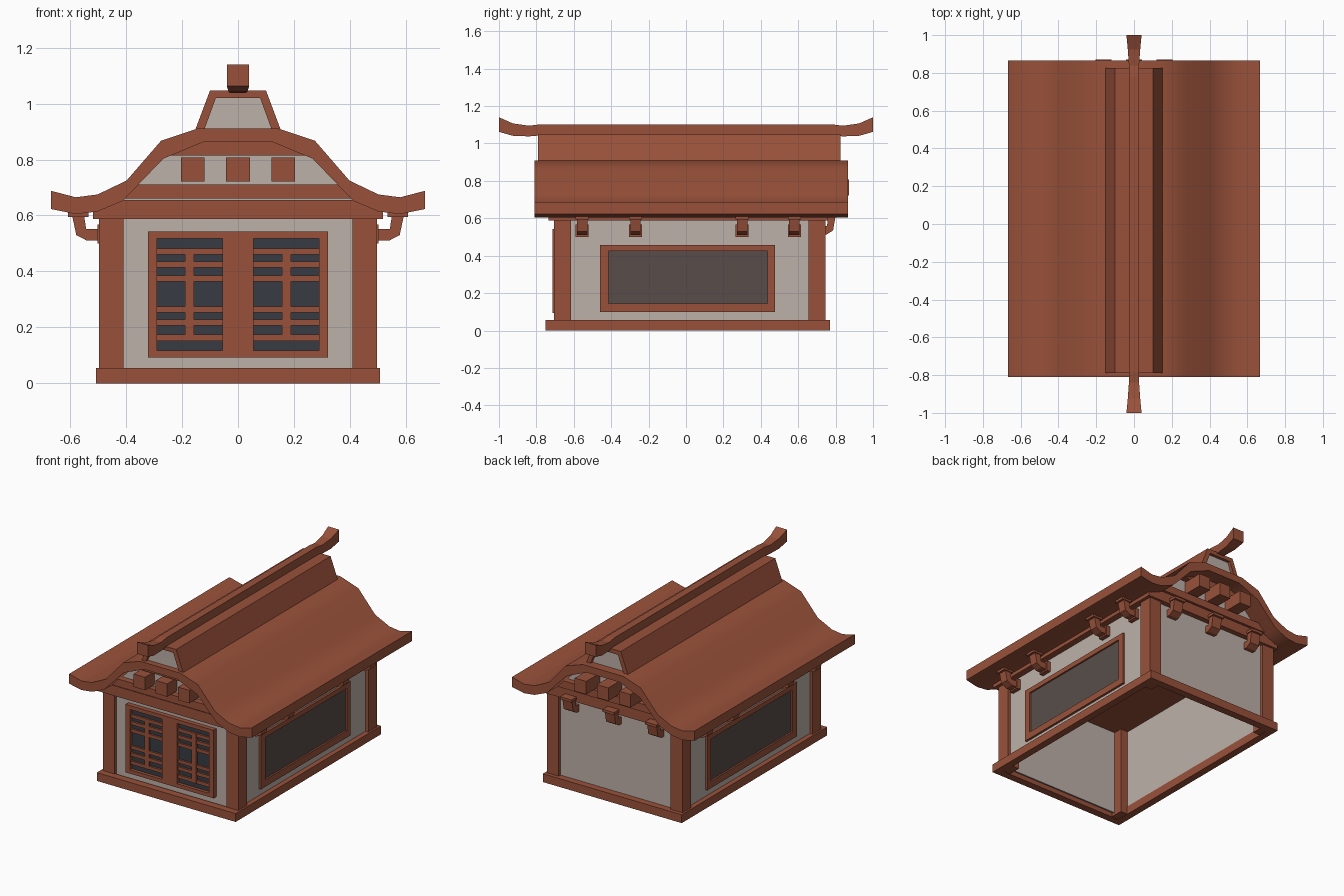
import bpy, bmesh, math
from mathutils import Vector

if "Cube" in bpy.data.objects:
    bpy.data.objects.remove(bpy.data.objects["Cube"])


def mat(name, rgb):
    m = bpy.data.materials.new(name)
    m.diffuse_color = (*rgb, 1)
    m.use_nodes = True
    m.node_tree.nodes["Principled BSDF"].inputs["Base Color"].default_value = m.diffuse_color
    return m


WOOD = mat("red_brown_wood", (0.319, 0.083, 0.042))
PLASTER = mat("pale_plaster", (0.515, 0.440, 0.400))
GLASS = mat("dark_blue_grey", (0.038, 0.044, 0.055))
PANE = mat("dark_brown_grey", (0.098, 0.076, 0.067))


def finish(name, bm, material, smooth=None):
    bmesh.ops.recalc_face_normals(bm, faces=bm.faces)
    me = bpy.data.meshes.new(name)
    bm.to_mesh(me)
    bm.free()
    me.materials.append(material)
    ob = bpy.data.objects.new(name, me)
    bpy.context.collection.objects.link(ob)
    if smooth:
        bpy.ops.object.select_all(action='DESELECT')
        ob.select_set(True)
        bpy.context.view_layer.objects.active = ob
        bpy.ops.object.shade_smooth_by_angle(angle=math.radians(smooth))
    return ob


def boxes(name, material, *ranges):
    """One object from boxes given as (x0, x1, y0, y1, z0, z1)."""
    bm = bmesh.new()
    for x0, x1, y0, y1, z0, z1 in ranges:
        vs = bmesh.ops.create_cube(bm, size=1)["verts"]
        for v in vs:
            v.co = Vector(((x0 + x1) / 2 + v.co.x * (x1 - x0),
                           (y0 + y1) / 2 + v.co.y * (y1 - y0),
                           (z0 + z1) / 2 + v.co.z * (z1 - z0)))
    return finish(name, bm, material)


def prism(name, material, pts, a, b, place=lambda u, w, t: (u, t, w), smooth=None):
    """Extrude a (u, w) outline from a to b; by default u = x, w = z along y."""
    bm = bmesh.new()
    f = [bm.verts.new(place(u, w, a)) for u, w in pts]
    g = [bm.verts.new(place(u, w, b)) for u, w in pts]
    bm.faces.new(f)
    bm.faces.new(g[::-1])
    n = len(pts)
    for i in range(n):
        bm.faces.new((f[i], g[i], g[(i + 1) % n], f[(i + 1) % n]))
    return finish(name, bm, material, smooth)


def mirrored(half):
    """Left half profile -> whole profile, left to right."""
    return half + [(-x, z) for x, z in reversed(half)]


# base rim (open underneath)
boxes("base_rim", WOOD,
      (-0.508, 0.508, -0.75, -0.70, 0, 0.055), (-0.508, 0.508, 0.72, 0.77, 0, 0.055),
      (-0.508, -0.46, -0.70, 0.72, 0, 0.055), (0.46, 0.508, -0.70, 0.72, 0, 0.055))

# corner posts
for sx, side in ((-1, "left"), (1, "right")):
    xa, xb = sorted((sx * 0.41, sx * 0.496))
    boxes("front_post_" + side, WOOD, (xa, xb, -0.705, -0.615, 0.002, 0.595))
    boxes("back_post_" + side, WOOD, (xa, xb, 0.655, 0.745, 0.002, 0.595))

# plaster walls
boxes("walls", PLASTER,
      (-0.45, 0.45, -0.685, -0.675, 0.02, 0.595), (-0.45, 0.45, 0.715, 0.725, 0.02, 0.595),
      (-0.475, -0.465, -0.66, 0.70, 0.02, 0.595), (0.465, 0.475, -0.66, 0.70, 0.02, 0.595))

# ceiling beam slab
boxes("top_beam", WOOD, (-0.518, 0.518, -0.735, 0.76, 0.588, 0.655))

# front lattice window
boxes("front_window_glass", GLASS, (-0.30, 0.30, -0.694, -0.686, 0.11, 0.525))
lattice = [(-0.322, 0.322, -0.715, -0.68, 0.093, 0.118), (-0.322, 0.322, -0.715, -0.68, 0.517, 0.543),
           (-0.322, -0.29, -0.715, -0.68, 0.118, 0.517), (0.29, 0.322, -0.715, -0.68, 0.118, 0.517),
           (-0.055, 0.055, -0.715, -0.68, 0.118, 0.517)]
for s in (-1, 1):
    xa, xb = sorted((s * 0.055, s * 0.29))
    for z in (0.152, 0.206, 0.253, 0.364, 0.414, 0.46):
        lattice.append((xa, xb, -0.706, -0.684, z, z + 0.022))
    xa, xb = sorted((s * 0.157, s * 0.189))
    lattice.append((xa, xb, -0.708, -0.684, 0.152, 0.482))
boxes("front_window_lattice", WOOD, *lattice)

# side windows
for s, side in ((-1, "left"), (1, "right")):
    xa, xb = sorted((s * 0.468, s * 0.49))
    boxes("side_window_frame_" + side, WOOD,
          (xa, xb, -0.46, 0.477, 0.10, 0.145), (xa, xb, -0.46, 0.477, 0.425, 0.457),
          (xa, xb, -0.46, -0.415, 0.145, 0.425), (xa, xb, 0.437, 0.477, 0.145, 0.425))
    xa, xb = sorted((s * 0.472, s * 0.479))
    boxes("side_window_pane_" + side, PANE, (xa, xb, -0.42, 0.44, 0.14, 0.43))

# curved roof
top = [(-0.668, 0.688), (-0.58, 0.665), (-0.502, 0.675), (-0.398, 0.725), (-0.275, 0.867), (-0.147, 0.91)]
under = [(-0.668, 0.623), (-0.58, 0.605), (-0.502, 0.614), (-0.412, 0.652), (-0.267, 0.803), (-0.12, 0.864)]
prism("roof", WOOD, mirrored(top) + mirrored(under)[::-1], -0.81, 0.865, smooth=40)

# gable walls, lower and upper gable beams, rafter ends
gable = mirrored([(-0.42, 0.65), (-0.275, 0.81), (-0.125, 0.87)])
lower = mirrored([(-0.412, 0.66), (-0.362, 0.71)])
upper = mirrored([(-0.262, 0.815), (-0.125, 0.87)])
for name, y, d in (("front", -0.70, -1), ("back", 0.73, 1)):
    prism(name + "_gable_wall", PLASTER, gable, y, y - d * 0.01)
    prism(name + "_lower_gable_beam", WOOD, lower, y, y + d * 0.04)
    prism(name + "_upper_gable_beam", WOOD, upper, y, y + d * 0.04)
    ya, yb = sorted((y, -0.80 if d < 0 else 0.872))
    boxes(name + "_rafter_ends", WOOD,
          *[(x - 0.042, x + 0.042, ya, yb, 0.722, 0.808) for x in (-0.162, 0, 0.162)])

# ridge box: hollow trapezoid with recessed plaster ends
outer = [(-0.155, 0.90), (-0.10, 1.047)]
inner = [(-0.123, 0.90), (-0.079, 1.02)]
prism("ridge_box", WOOD, mirrored(outer) + mirrored(inner)[::-1], -0.79, 0.825)
prism("ridge_box_infill", PLASTER, mirrored([(-0.124, 0.90), (-0.08, 1.021)]), -0.77, 0.805)

# ridge pole with upturned flared ends: (y, bottom z, top z, half width)
half = [(-1.0, 1.062, 1.14, 0.04), (-0.925, 1.041, 1.107, 0.033),
        (-0.84, 1.038, 1.095, 0.027), (-0.78, 1.043, 1.102, 0.025)]
bm = bmesh.new()
rings = [[bm.verts.new(c) for c in ((-w, y, a), (w, y, a), (w, y, b), (-w, y, b))]
         for y, a, b, w in half + [(-y, a, b, w) for y, a, b, w in reversed(half)]]
for r, q in zip(rings, rings[1:]):
    for i in range(4):
        bm.faces.new((r[i], r[(i + 1) % 4], q[(i + 1) % 4], q[i]))
bm.faces.new(rings[0])
bm.faces.new(rings[-1])
finish("ridge_pole", bm, WOOD)

# eave brackets: hooked arm, wall plate and cap plate; u = outward, w = up
arm = [(0.47, 0.51), (0.54, 0.51), (0.578, 0.53), (0.593, 0.60), (0.55, 0.60), (0.543, 0.552), (0.47, 0.552)]
plate = [(0.47, 0.50), (0.503, 0.50), (0.503, 0.567), (0.47, 0.567)]
cap = [(0.535, 0.594), (0.607, 0.594), (0.607, 0.61), (0.535, 0.61)]


def bracket(name, c, place, width):
    for part, pts, w in (("arm", arm, width - 0.007), ("wall_plate", plate, width), ("cap", cap, width)):
        prism(name + "_" + part, WOOD, pts, c - w, c + w, place)


for i, y in enumerate((-0.555, -0.27, 0.30, 0.58)):
    bracket(f"right_bracket_{i + 1}", y, lambda u, w, t: (u, t, w), 0.035)
    bracket(f"left_bracket_{i + 1}", y, lambda u, w, t: (-u, t, w), 0.035)
# back brackets hang a little larger, from the back wall
for i, x in enumerate((-0.31, 0, 0.31)):
    bracket(f"back_bracket_{i + 1}", x,
            lambda u, w, t: (t, 0.80 + (u - 0.593) * 0.92, 0.60 + (w - 0.60) * 1.1 + 0.012), 0.042)
